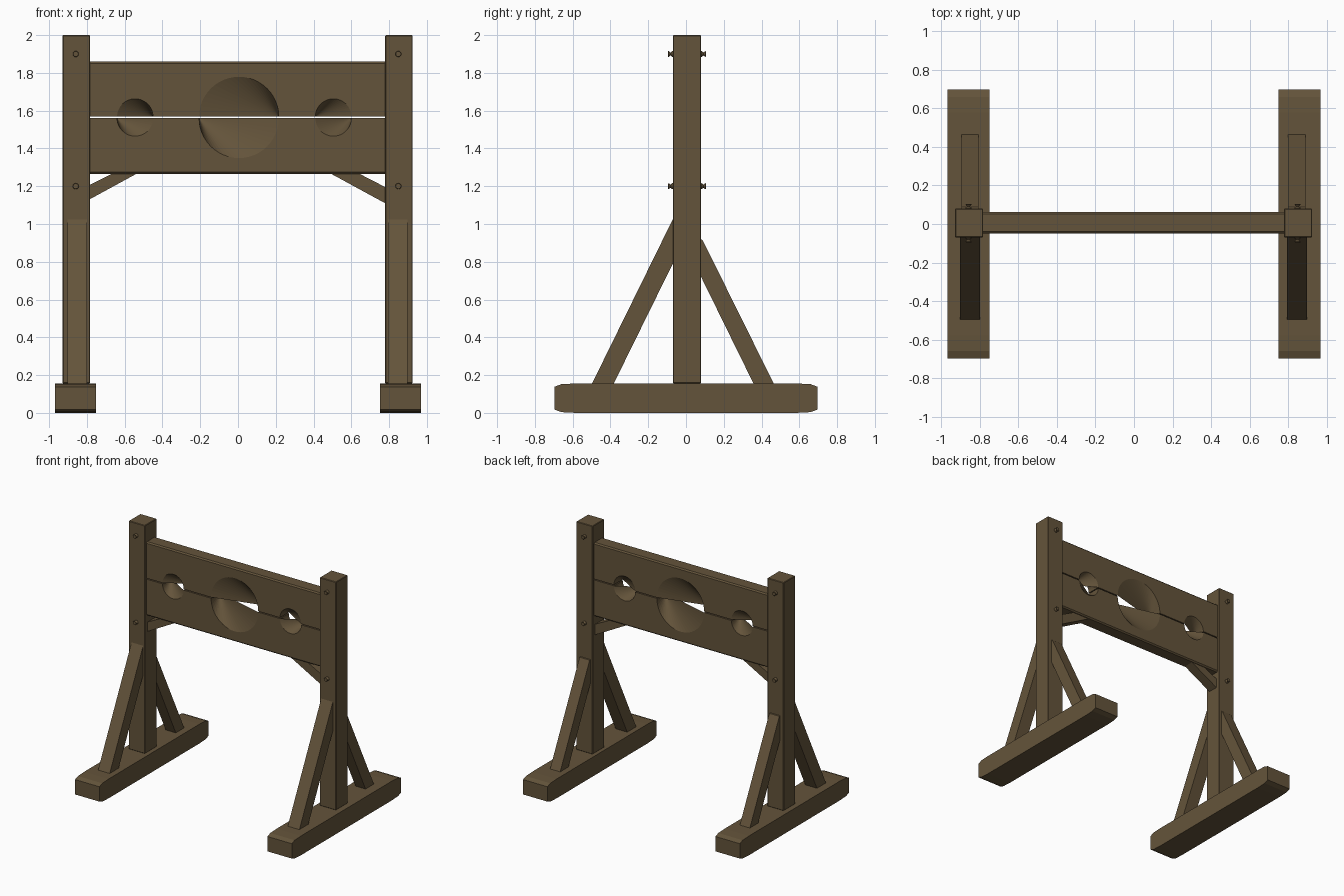
import bpy, bmesh, math

if "Cube" in bpy.data.objects:
    bpy.data.objects.remove(bpy.data.objects["Cube"])

wood = bpy.data.materials.new("dark brown wood")
wood.diffuse_color = (0.127, 0.088, 0.043, 1)
wood.use_nodes = True
wood.node_tree.nodes["Principled BSDF"].inputs["Base Color"].default_value = wood.diffuse_color


def finish(name, bm):
    bmesh.ops.recalc_face_normals(bm, faces=bm.faces)
    me = bpy.data.meshes.new(name)
    bm.to_mesh(me)
    bm.free()
    me.materials.append(wood)
    ob = bpy.data.objects.new(name, me)
    bpy.context.collection.objects.link(ob)
    return ob


def prism(name, pts, lo, hi, axis, bevel=0.0):
    """Extrude a profile: axis 'x' takes (y, z) points, axis 'y' takes (x, z)."""
    bm = bmesh.new()

    def vert(p, d):
        return bm.verts.new((d, p[0], p[1]) if axis == 'x' else (p[0], d, p[1]))
    a = [vert(p, lo) for p in pts]
    b = [vert(p, hi) for p in pts]
    bm.faces.new(a)
    bm.faces.new(b)
    n = len(pts)
    for i in range(n):
        j = (i + 1) % n
        bm.faces.new((a[i], a[j], b[j], b[i]))
    if bevel:
        bmesh.ops.recalc_face_normals(bm, faces=bm.faces)
        bmesh.ops.bevel(bm, geom=list(bm.edges), offset=bevel, segments=1,
                        affect='EDGES')
    return finish(name, bm)


def bolt_head(name, x, z, side):
    # flared nub: narrow neck, wide rim
    bm = bmesh.new()
    base = 0.08 if side > 0 else -0.07
    rings = []
    for off, r in ((-0.01, 0.016), (0.003, 0.016), (0.012, 0.008), (0.022, 0.016), (0.025, 0.014)):
        rings.append([bm.verts.new((x + r * math.cos(t * math.pi / 6), base + side * off,
                                    z + r * math.sin(t * math.pi / 6))) for t in range(12)])
    for a, b in zip(rings, rings[1:]):
        for i in range(12):
            j = (i + 1) % 12
            bm.faces.new((a[i], a[j], b[j], b[i]))
    bm.faces.new(rings[0])
    bm.faces.new(rings[-1])
    finish(name, bm)


def board(name, z_cut, z_far, holes):
    """Half board with half-round notches; each notch wall is two shallow fans
    that meet on a diagonal, so the openings are webbed over."""
    up = 1 if z_far > z_cut else -1
    y0, y1, half = -0.05, 0.063, 0.785
    bm = bmesh.new()
    pts, arcs = [(-half, z_cut)], []
    seg = 24
    for cx, r, apex_right in holes:
        start = len(pts)
        for i in range(seg + 1):
            t = math.pi * (1 - i / seg)
            pts.append((cx + r * math.cos(t), z_cut + up * r * math.sin(t)))
        arcs.append((start, start + seg, apex_right))
    pts += [(half, z_cut), (half, z_far), (-half, z_far)]
    f = [bm.verts.new((p[0], y0, p[1])) for p in pts]
    b = [bm.verts.new((p[0], y1, p[1])) for p in pts]
    bm.faces.new(f)
    bm.faces.new(b)
    n = len(pts)
    for i in range(n):
        j = (i + 1) % n
        arc = next((a for a in arcs if a[0] <= i < a[1]), None)
        if arc is None:
            bm.faces.new((f[i], f[j], b[j], b[i]))
            continue
        s, e, right = arc
        back_apex, front_apex = (e, s) if right else (s, e)
        bm.faces.new((f[i], f[j], b[back_apex]))
        bm.faces.new((b[i], b[j], f[front_apex]))
    # chamfer the two long outer edges
    bmesh.ops.recalc_face_normals(bm, faces=bm.faces)
    long_edges = [e for e in bm.edges if e.calc_length() > 1.4
                  and all(abs(v.co.z - z_far) < 1e-4 for v in e.verts)]
    bmesh.ops.bevel(bm, geom=long_edges, offset=0.01, segments=1, affect='EDGES')
    finish(name, bm)


# neck and wrist boards
board("upper_board", 1.568, 1.86, [(-0.545, 0.095, True), (0.005, 0.211, True), (0.505, 0.095, False)])
board("lower_board", 1.560, 1.265, [(-0.545, 0.095, False), (0.005, 0.211, False), (0.505, 0.095, True)])

# foot side profile with softened ends
half_foot = [(0.58, 0.0), (0.66, 0.004), (0.697, 0.018), (0.697, 0.138), (0.66, 0.152), (0.58, 0.156)]
foot = half_foot + [(-y, z) for y, z in reversed(half_foot)]

for s, side in ((-1, "left"), (1, "right")):
    cx = -0.856 if s < 0 else 0.852
    prism(side + "_foot", foot, s * 0.86 - 0.109, s * 0.86 + 0.109, 'x')
    prism(side + "_post", [(-0.07, 0.156), (0.08, 0.156), (0.08, 2.0), (-0.07, 2.0)],
          cx - 0.073, cx + 0.073, 'x', 0.004)
    # sloping braces from foot to post
    bx = -0.851 if s < 0 else 0.845
    prism(side + "_front_brace", [(-0.5, 0.15), (-0.385, 0.15), (-0.065, 0.80), (-0.065, 1.035)],
          bx - 0.052, bx + 0.052, 'x')
    prism(side + "_rear_brace", [(0.467, 0.15), (0.36, 0.15), (0.075, 0.73), (0.075, 0.92), (0.088, 0.915)],
          bx - 0.045, bx + 0.045, 'x')
    for z in (1.2, 1.9):
        for d in (-1, 1):
            bolt_head(f"{side}_bolt_{'rear' if d > 0 else 'front'}_{z}", cx - 0.003, z, d)

# small corner braces under the boards
prism("left_corner_brace", [(-0.79, 1.128), (-0.79, 1.205), (-0.66, 1.27), (-0.53, 1.27)], -0.035, 0.048, 'y')
prism("right_corner_brace", [(0.79, 1.104), (0.79, 1.19), (0.635, 1.27), (0.485, 1.27)], -0.035, 0.048, 'y')
